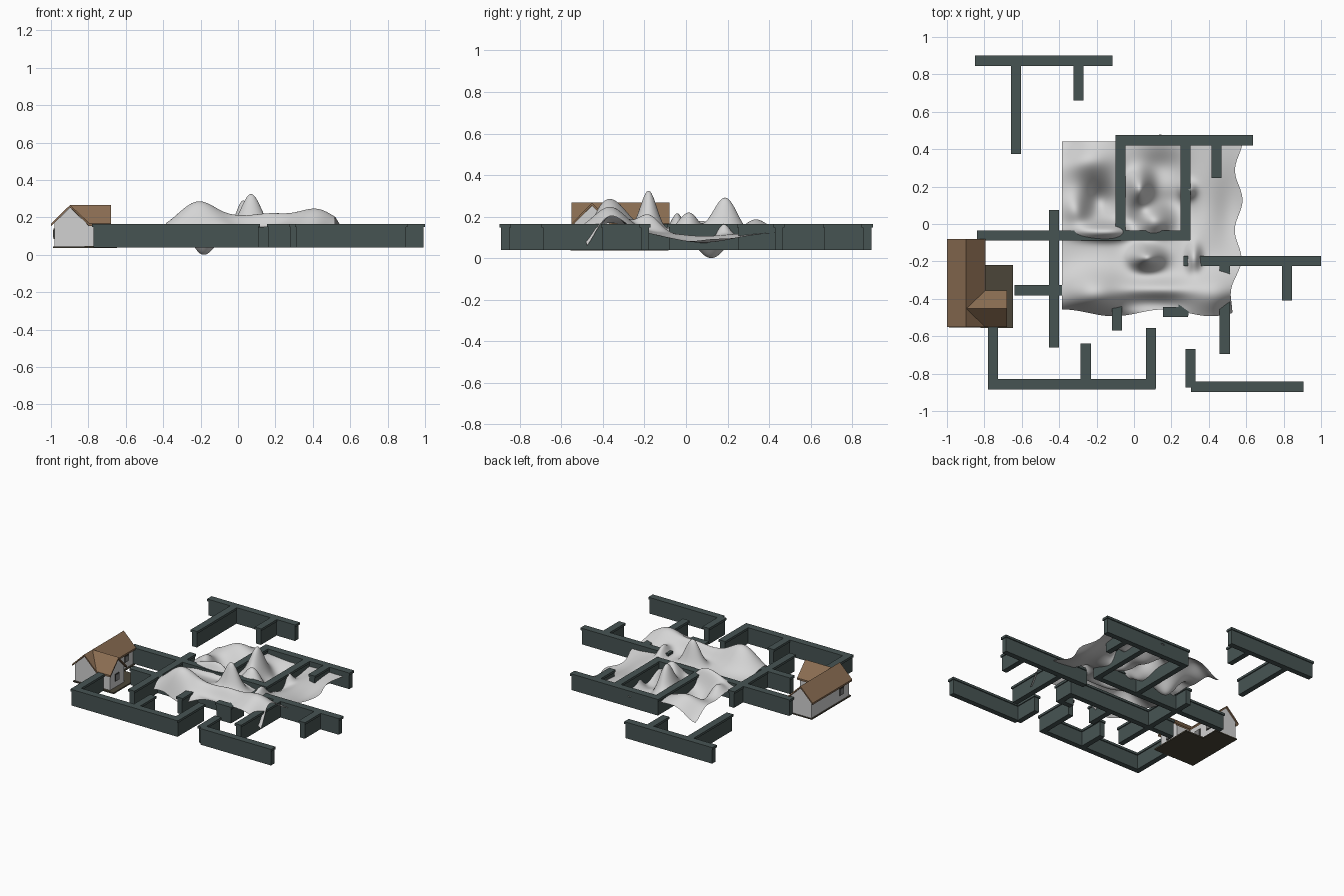
import bpy, bmesh, math
from mathutils import Vector

if "Cube" in bpy.data.objects:
    bpy.data.objects.remove(bpy.data.objects["Cube"])


def material(name, rgb):
    m = bpy.data.materials.new(name)
    m.diffuse_color = (*rgb, 1)
    m.use_nodes = True
    m.node_tree.nodes["Principled BSDF"].inputs["Base Color"].default_value = m.diffuse_color
    return m


WALL = material("dark teal", (0.062, 0.088, 0.086))
LAND = material("pale grey", (0.66, 0.66, 0.66))
PLASTER = material("off white", (0.64, 0.64, 0.64))
ROOF = material("roof brown", (0.26, 0.155, 0.085))
FLOOR = material("dark olive", (0.07, 0.06, 0.04))
PANE = material("grey pane", (0.22, 0.22, 0.22))
FRAME = material("dark frame", (0.05, 0.05, 0.045))


def finish(bm, name, mat, recalc=True):
    if recalc:
        bmesh.ops.recalc_face_normals(bm, faces=bm.faces)
    me = bpy.data.meshes.new(name)
    bm.to_mesh(me)
    bm.free()
    me.materials.append(mat)
    ob = bpy.data.objects.new(name, me)
    bpy.context.collection.objects.link(ob)
    return ob


def add_box(bm, x0, x1, y0, y1, z0, z1):
    vs = bmesh.ops.create_cube(bm, size=1)["verts"]
    for v in vs:
        v.co = Vector(((x0 + x1) / 2 + v.co.x * (x1 - x0),
                       (y0 + y1) / 2 + v.co.y * (y1 - y0),
                       (z0 + z1) / 2 + v.co.z * (z1 - z0)))


def box(name, mat, *dims):
    bm = bmesh.new()
    add_box(bm, *dims)
    return finish(bm, name, mat)


def prism(name, mat, profile, axis, a, b):
    """Extrude a (across, z) profile along axis 'x' or 'y' from a to b."""
    bm = bmesh.new()
    pt = (lambda p, t: (t, p[0], p[1])) if axis == "x" else (lambda p, t: (p[0], t, p[1]))
    lo = [bm.verts.new(pt(p, a)) for p in profile]
    hi = [bm.verts.new(pt(p, b)) for p in profile]
    bm.faces.new(lo)
    bm.faces.new(hi)
    n = len(profile)
    for i in range(n):
        bm.faces.new((lo[i], lo[(i + 1) % n], hi[(i + 1) % n], hi[i]))
    return finish(bm, name, mat)


# maze walls: a slimmer body with a slightly wider cap, given as x0, x1, y0, y1
def wall(name, x0, x1, y0, y1):
    bm = bmesh.new()
    g = 0.007
    add_box(bm, x0 + g, x1 - g, y0 + g, y1 - g, 0.04, 0.15)
    add_box(bm, x0, x1, y0, y1, 0.148, 0.165)
    finish(bm, name, WALL)


T = 0.054


def across(x0, x1, top):
    wall("wall_across", x0, x1, top - T, top)


def along(x0, y0, y1):
    wall("wall_along", x0, x0 + T, y0, y1)


for x, top in ((-0.85, 0.90), (0.265, -0.17)):      # repeated comb-shaped walls
    across(x, x + 0.735, top)
    along(x + 0.193, top - 0.525, top - 0.01)
    along(x + 0.527, top - 0.24, top - 0.01)

across(-0.10, 0.635, 0.475)                          # back right group
along(-0.10, -0.08, 0.47)
along(0.248, -0.085, 0.47)
along(0.415, 0.245, 0.47)
across(-0.84, 0.30, -0.034)                          # middle group
along(-0.455, -0.66, 0.075)
across(-0.64, 0.29, -0.327)
along(-0.118, -0.57, -0.33)
along(0.238, -0.49, -0.33)
across(0.155, 0.29, -0.443)
across(-0.78, 0.115, -0.83)                          # front group
along(-0.78, -0.88, -0.55)
along(-0.285, -0.87, -0.64)
along(0.063, -0.88, -0.557)
across(0.305, 0.905, -0.843)
along(0.275, -0.875, -0.667)

# rolling terrain: grid lifted by mounds and hollows (x, y, height, x spread, y spread)
BUMPS = (
    (-0.21, -0.37, 0.16, 0.11, 0.085), (0.07, -0.18, 0.20, 0.055, 0.04),
    (0.03, 0.19, 0.18, 0.04, 0.06), (0.12, 0.02, 0.13, 0.065, 0.05),
    (-0.15, -0.04, 0.10, 0.11, 0.03), (0.29, 0.18, 0.08, 0.028, 0.03),
    (0.16, -0.35, 0.08, 0.10, 0.04), (0.42, -0.37, 0.12, 0.12, 0.085),
    (0.55, -0.50, -0.12, 0.06, 0.06), (-0.19, 0.12, -0.13, 0.07, 0.07),
    (0.21, 0.09, -0.09, 0.085, 0.09), (-0.38, 0.44, -0.08, 0.08, 0.08),
    (-0.25, 0.34, 0.07, 0.10, 0.06), (-0.30, 0.08, 0.08, 0.05, 0.06),
    (0.15, 0.30, -0.07, 0.09, 0.07), (0.52, 0.08, -0.05, 0.07, 0.15),
    (0.32, -0.18, 0.08, 0.025, 0.05), (-0.01, -0.02, -0.05, 0.05, 0.06),
    (0.0, -0.35, 0.04, 0.08, 0.04), (-0.25, -0.51, -0.13, 0.16, 0.045),
    (0.05, -0.48, 0.035, 0.12, 0.03),
)


def height(x, y):
    z = 0.125
    for cx, cy, h, sx, sy in BUMPS:
        q = ((x - cx) / sx) ** 2 + ((y - cy) / sy) ** 2
        z += h * math.exp(-0.5 * q)
    return max(z, 0.0)


bm = bmesh.new()
bmesh.ops.create_grid(bm, x_segments=110, y_segments=110, size=0.5)
for v in bm.verts:
    u, w = v.co.x + 0.5, v.co.y + 0.5
    x = -0.385 + 0.945 * u + 0.02 * u ** 3 * math.sin(w * 18 - 4)
    x -= 0.05 * u ** 4 * (1 - w) ** 6
    y = -0.475 + 0.915 * w + 0.018 * (1 - w) ** 3 * math.sin(u * 11 + 1.5)
    y += 0.04 * w ** 12 * math.exp(-((x - 0.14) / 0.03) ** 2)
    v.co = (x, y, height(x, y))
bm.normal_update()
if sum(f.normal.z for f in bm.faces) < 0:
    bmesh.ops.reverse_faces(bm, faces=bm.faces)
for f in bm.faces:
    f.smooth = True
finish(bm, "terrain", LAND, recalc=False)


# house: L-shaped, two gabled blocks with overhanging slab roofs
def gable_walls(name, c, half, axis, a, b):
    prism(name, PLASTER, [(c - half, 0.04), (c + half, 0.04), (c + half, 0.17),
                          (c, 0.252), (c - half, 0.17)], axis, a, b)


def gable_roof(name, c, half, axis, a, b):
    t = 0.013
    return prism(name, ROOF, [(c - half, 0.166), (c, 0.267), (c + half, 0.166), (c + half, 0.166 - t),
                              (c, 0.267 - t), (c - half, 0.166 - t)], axis, a, b)


gable_walls("house_main_walls", -0.897, 0.085, "y", -0.54, -0.09)
gable_walls("house_wing_walls", -0.453, 0.084, "x", -0.89, -0.692)
gable_roof("house_main_roof", -0.897, 0.103, "y", -0.552, -0.08)
wing = gable_roof("house_wing_roof", -0.453, 0.098, "x", -0.897, -0.678)
for v in wing.data.vertices:                         # slant the inner end along the valley
    if v.co.x < -0.8:
        v.co.x += 0.1 * abs(v.co.y + 0.453) / 0.098
box("house_floor", FLOOR, -0.99, -0.80, -0.553, -0.085, 0.036, 0.044)
box("house_porch_floor", FLOOR, -0.82, -0.648, -0.555, -0.22, 0.036, 0.046)


# windows and door on the side walls: frame plate with a pane on it
def opening(name, x, side, y, w, z0, z1):
    a, b = sorted((x, x + side * 0.004))
    box(name + "_frame", FRAME, a, b, y - w, y + w, z0, z1)
    a, b = sorted((x, x + side * 0.006))
    box(name + "_pane", PANE, a, b, y - w + 0.007, y + w - 0.007, z0 + 0.007, z1 - 0.007)


opening("wing_window", -0.692, 1, -0.453, 0.025, 0.09, 0.145)
opening("door", -0.812, 1, -0.29, 0.028, 0.046, 0.135)
opening("east_window", -0.812, 1, -0.17, 0.025, 0.09, 0.14)
opening("west_window", -0.982, -1, -0.45, 0.025, 0.085, 0.14)
